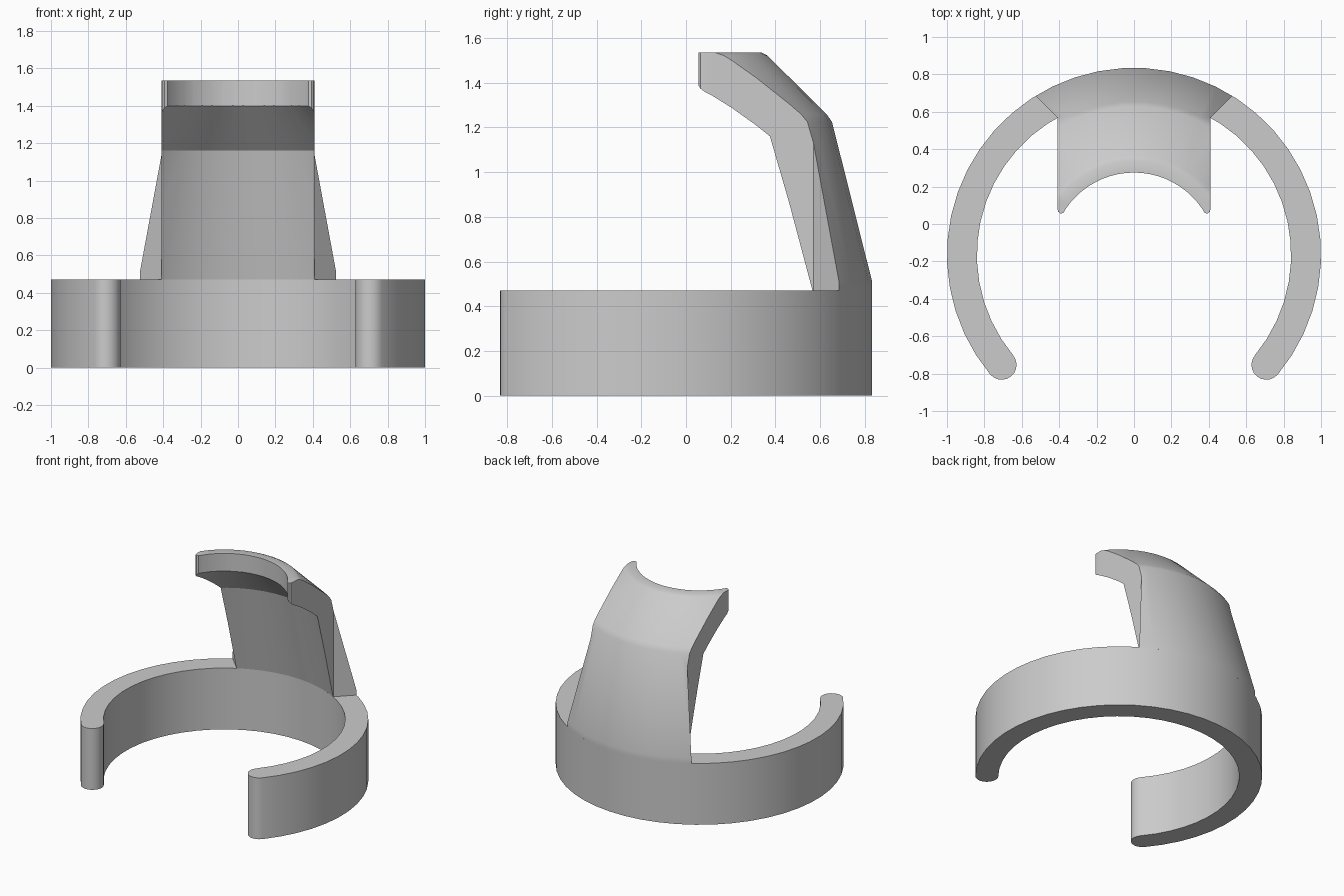
import bpy, bmesh
from math import sin, cos, pi, radians

if "Cube" in bpy.data.objects:
    bpy.data.objects.remove(bpy.data.objects["Cube"])

CY = -0.165                  # ring axis position on y
R_OUT, R_IN = 1.0, 0.84
RING_H = 0.47
STEP = radians(7.5)

grey = bpy.data.materials.new("plain_grey")
grey.use_nodes = True
colour = (0.6, 0.6, 0.6, 1)
grey.diffuse_color = colour
grey.node_tree.nodes["Principled BSDF"].inputs["Base Color"].default_value = colour


def arc(cx, cy, r, start, end, n):
    return [(cx + r * cos(start + (end - start) * i / n),
             cy + r * sin(start + (end - start) * i / n)) for i in range(n + 1)]


def make_object(name, bm):
    bmesh.ops.recalc_face_normals(bm, faces=bm.faces)
    mesh = bpy.data.meshes.new(name)
    bm.to_mesh(mesh)
    bm.free()
    mesh.materials.append(grey)
    ob = bpy.data.objects.new(name, mesh)
    bpy.context.collection.objects.link(ob)
    return ob


def prism(name, outline, z0, z1):
    bm = bmesh.new()
    low = [bm.verts.new((x, y, z0)) for x, y in outline]
    high = [bm.verts.new((x, y, z1)) for x, y in outline]
    bm.faces.new(low)
    bm.faces.new(high)
    n = len(outline)
    for i in range(n):
        j = (i + 1) % n
        bm.faces.new((low[i], low[j], high[j], high[i]))
    return make_object(name, bm)


def smooth(ob):
    bpy.ops.object.select_all(action='DESELECT')
    ob.select_set(True)
    bpy.context.view_layer.objects.active = ob
    bpy.ops.object.shade_smooth_by_angle(angle=radians(30))


# Open ring with rounded ends
a0 = radians(-39.7)
a1 = pi - a0
mid, half = (R_OUT + R_IN) / 2, (R_OUT - R_IN) / 2
n = round((a1 - a0) / STEP)


def end_cap(a, turn):
    pts = arc(mid * cos(a), CY + mid * sin(a), half, turn, turn + pi, 10)
    return pts[1:-1]


outline = (arc(0, CY, R_OUT, a0, a1, n) + end_cap(a1, a1)
           + arc(0, CY, R_IN, a1, a0, n) + end_cap(a0, a0 + pi))
ring = prism("open_ring", outline, 0, RING_H)
smooth(ring)

# Curved back support: a revolved profile of (radius, height)
profile = [(R_IN, RING_H), (R_OUT, RING_H), (R_OUT, 0.51), (0.82, 1.225),
           (0.795, 1.26), (0.53, 1.522), (0.505, 1.535),
           (0.36, 1.535), (0.36, 1.48), (0.68, 1.16)]
bm = bmesh.new()
rows = []
first, last = a0 + STEP * 5, a1 - STEP * 5
for i in range(n - 9):
    a = first + (last - first) * i / (n - 10)
    rows.append([bm.verts.new((r * cos(a), CY + r * sin(a), z)) for r, z in profile])
for p, q in zip(rows, rows[1:]):
    for k in range(len(profile)):
        m = (k + 1) % len(profile)
        bm.faces.new((p[k], q[k], q[m], p[m]))
bm.faces.new(rows[0])
bm.faces.new(rows[-1])
support = make_object("back_support", bm)

# Trim plan: straight sides, flared foot, rounded tips, arched front
right = [(0.9, 1.06), (0.41, 0.57), (0.41, 0.085), (0.405, 0.065),
         (0.392, 0.055), (0.378, 0.06)]
left = [(-x, y) for x, y in reversed(right)]
front = arc(0, CY, 0.44, radians(34), radians(146), 20)
cutter = prism("trim_helper", right + front + left, 0.2, 1.8)
cutter.hide_render = True

trim = support.modifiers.new("trim", 'BOOLEAN')
trim.operation = 'INTERSECT'
trim.solver = 'EXACT'
trim.object = cutter
bpy.context.view_layer.update()
result = bpy.data.meshes.new_from_object(
    support.evaluated_get(bpy.context.evaluated_depsgraph_get()))
support.modifiers.clear()
support.data = result
bpy.data.objects.remove(cutter)
smooth(support)
